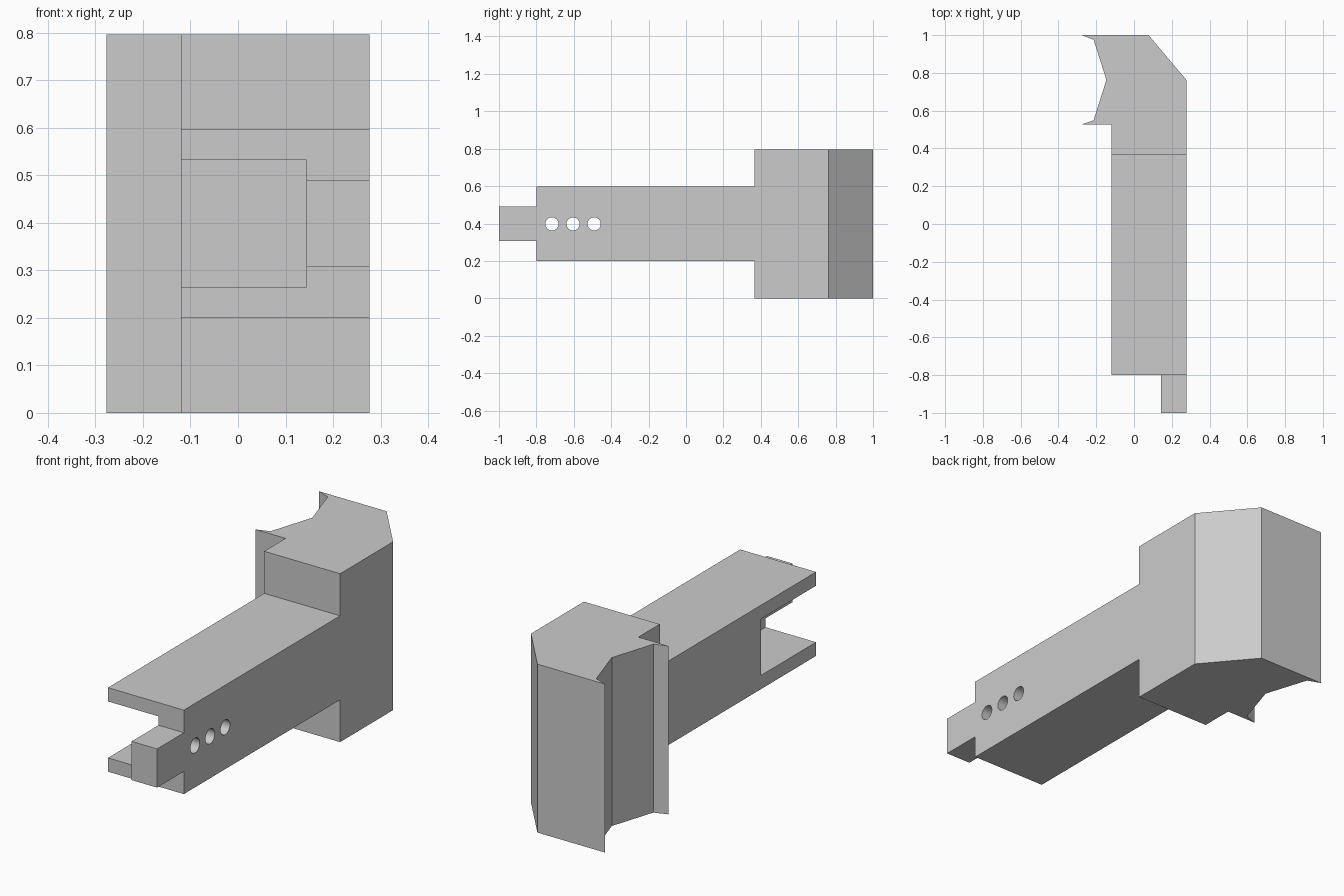
import bpy
import bmesh
from mathutils import Matrix

cube = bpy.data.objects.get("Cube")
if cube:
    bpy.data.objects.remove(cube, do_unlink=True)

grey = bpy.data.materials.new("plain grey")
grey.use_nodes = True
COLOR = (0.6, 0.6, 0.6, 1)
grey.diffuse_color = COLOR
grey.node_tree.nodes["Principled BSDF"].inputs["Base Color"].default_value = COLOR


def add_object(name, bm):
    bmesh.ops.recalc_face_normals(bm, faces=bm.faces)
    mesh = bpy.data.meshes.new(name)
    bm.to_mesh(mesh)
    bm.free()
    mesh.materials.append(grey)
    obj = bpy.data.objects.new(name, mesh)
    bpy.context.collection.objects.link(obj)
    return obj


def prism(name, outline, z0, z1):
    """Extrude a plan outline between two heights."""
    bm = bmesh.new()
    face = bm.faces.new([bm.verts.new((x, y, z0)) for x, y in outline])
    top = bmesh.ops.extrude_face_region(bm, geom=[face])["geom"]
    verts = [v for v in top if isinstance(v, bmesh.types.BMVert)]
    bmesh.ops.translate(bm, verts=verts, vec=(0, 0, z1 - z0))
    return add_object(name, bm)


def box(name, x0, x1, y0, y1, z0, z1):
    return prism(name, [(x0, y0), (x1, y0), (x1, y1), (x0, y1)], z0, z1)


def combine(obj, other, operation):
    """Apply a boolean and discard the helper."""
    mod = obj.modifiers.new(operation.title(), 'BOOLEAN')
    mod.operation = operation
    mod.solver = 'EXACT'
    mod.object = other
    bpy.context.view_layer.objects.active = obj
    bpy.ops.object.modifier_apply(modifier=mod.name)
    bpy.data.objects.remove(other, do_unlink=True)


LEFT, INNER, RIGHT = -0.12, 0.144, 0.277
MID = 0.398  # height of the centre line

# Tall gripping head with chamfered back corner and lipped V groove
body = prism("bracket_body", [
    (-RIGHT, 1), (0.077, 1), (RIGHT, 0.763), (RIGHT, 0.367),
    (LEFT, 0.367), (LEFT, 0.527), (-RIGHT, 0.527),
    (-0.214, 0.549), (-0.146, 0.763), (-0.214, 0.976)], 0, 2 * MID)

# Long arm and the narrow tongue at its tip
combine(body, box("arm", LEFT, RIGHT, -0.8, 0.45, 0.2, 0.597), 'UNION')
combine(body, box("tongue", INNER, RIGHT, -1, -0.7, 0.307, 0.49), 'UNION')

# Slot open to the front and side
combine(body, box("slot_cutter", LEFT - 0.1, INNER, -1.1, -0.39, 0.265, 0.532),
        'DIFFERENCE')

# Row of pin holes through the slot wall
for y in (-0.717, -0.604, -0.491):
    bm = bmesh.new()
    bmesh.ops.create_cone(bm, cap_ends=True, segments=32, radius1=0.035,
                          radius2=0.035, depth=0.4,
                          matrix=Matrix.Translation((0.21, y, MID))
                          @ Matrix.Rotation(1.570796, 4, 'Y'))
    combine(body, add_object("hole_cutter", bm), 'DIFFERENCE')

# Crisp planes with smooth hole walls
bpy.ops.object.select_all(action='DESELECT')
body.select_set(True)
bpy.context.view_layer.objects.active = body
bpy.ops.object.shade_smooth_by_angle(angle=0.5)
